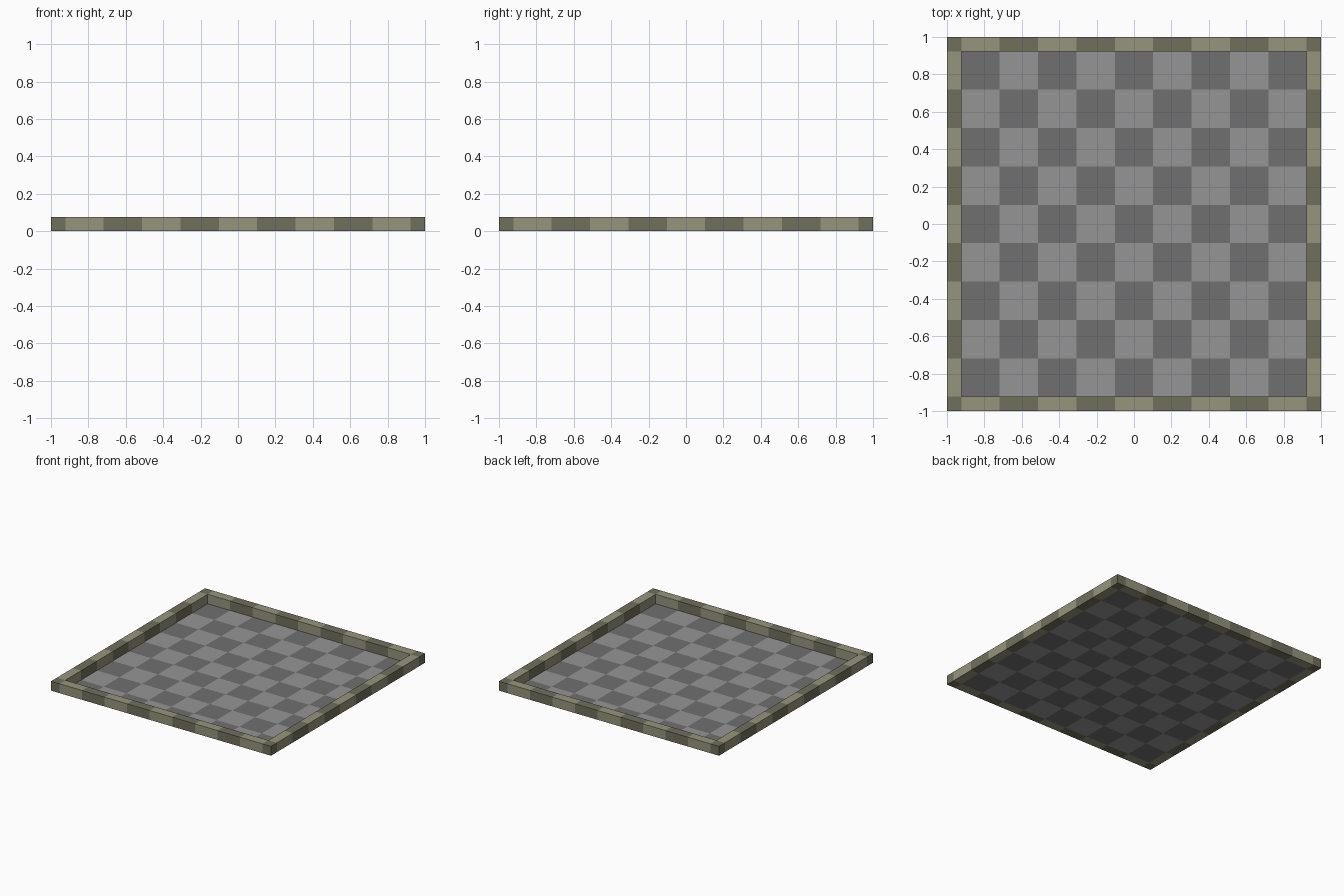
import bpy, bmesh

if "Cube" in bpy.data.objects:
    bpy.data.objects.remove(bpy.data.objects["Cube"])

RIM = 0.077            # rim width and height
TILES = 9
INNER = 1 - RIM
# grid lines: outer edge, tile lines, outer edge
LINES = [-1] + [-INNER + 2 * INNER * i / TILES for i in range(TILES + 1)] + [1]
N = TILES + 2


def material(name, rgb):
    m = bpy.data.materials.new(name)
    m.diffuse_color = (*rgb, 1)
    m.use_nodes = True
    m.node_tree.nodes["Principled BSDF"].inputs["Base Color"].default_value = m.diffuse_color
    return m


def checker_part(name, keep, height, dark, light):
    """Checkered sheet of the kept grid cells, raised to a solid if height > 0."""
    bm = bmesh.new()
    verts = {}

    def vert(i, j):
        if (i, j) not in verts:
            verts[i, j] = bm.verts.new((LINES[i], LINES[j], 0))
        return verts[i, j]

    for i in range(N):
        for j in range(N):
            if keep(i, j):
                f = bm.faces.new([vert(i, j), vert(i + 1, j),
                                  vert(i + 1, j + 1), vert(i, j + 1)])
                f.material_index = (i + j) % 2
    if height:
        ext = bmesh.ops.extrude_face_region(bm, geom=bm.faces[:], use_keep_orig=True)
        top = [g for g in ext["geom"] if isinstance(g, bmesh.types.BMVert)]
        bmesh.ops.translate(bm, verts=top, vec=(0, 0, height))
        # side walls follow the colour of the cell they belong to
        bm.normal_update()
        caps = [f for f in bm.faces if abs(f.normal.z) > 0.5]
        for f in bm.faces:
            if f not in caps:
                edge = max(f.edges, key=lambda e: min(v.co.z for v in e.verts))
                cap = next(g for g in edge.link_faces if g in caps)
                f.material_index = cap.material_index
        bmesh.ops.recalc_face_normals(bm, faces=bm.faces[:])
    mesh = bpy.data.meshes.new(name)
    bm.to_mesh(mesh)
    bm.free()
    mesh.materials.append(dark)
    mesh.materials.append(light)
    bpy.context.collection.objects.link(bpy.data.objects.new(name, mesh))


def on_rim(i, j):
    return i in (0, N - 1) or j in (0, N - 1)


# Checkered floor sheet
checker_part("tiled_floor", lambda i, j: not on_rim(i, j), 0,
             material("dark_grey", (0.163, 0.163, 0.163)),
             material("light_grey", (0.3, 0.3, 0.3)))

# Raised checkered rim
checker_part("raised_rim", on_rim, RIM,
             material("dark_olive", (0.163, 0.163, 0.11)),
             material("light_olive", (0.3, 0.3, 0.203)))
